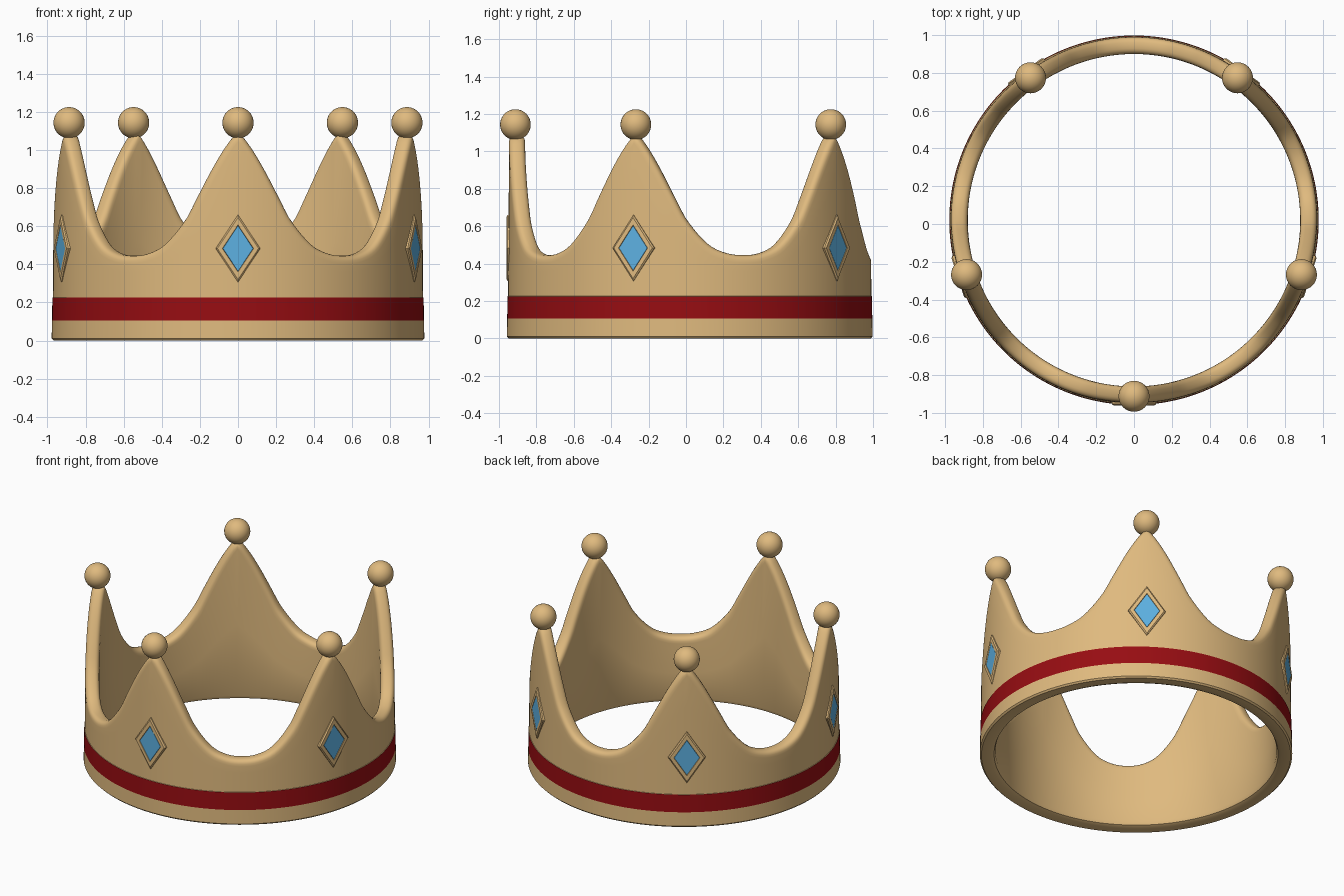
import bpy, bmesh, math
from mathutils import Vector

if "Cube" in bpy.data.objects:
    bpy.data.objects.remove(bpy.data.objects["Cube"])

CY = 0.02            # ring centre in y
N = 240              # segments round the ring
R_IN = 0.88


def material(name, rgb):
    m = bpy.data.materials.new(name)
    m.diffuse_color = (*rgb, 1)
    m.use_nodes = True
    m.node_tree.nodes["Principled BSDF"].inputs["Base Color"].default_value = m.diffuse_color
    return m


gold = material("gold", (0.74, 0.49, 0.21))
red = material("dark red", (0.31, 0.004, 0.006))
blue = material("gem blue", (0.11, 0.44, 0.76))

# Rim height against degrees away from a peak
RIM = [(0, 1.085), (3, 1.04), (7.5, 0.925), (13, 0.757), (17, 0.635),
       (24, 0.505), (30, 0.457), (36, 0.445)]


def rim(deg):
    d = (deg + 90) % 72
    d = min(d, 72 - d)
    pts = [(-3, 1.04)] + RIM + [(42, 0.457)]
    for i in range(1, len(pts) - 2):
        (x0, y0), (x1, y1), (x2, y2), (x3, y3) = pts[i - 1:i + 3]
        if d <= x2:
            w = x2 - x1
            t = (d - x1) / w
            m1, m2 = (y2 - y0) / (x2 - x0) * w, (y3 - y1) / (x3 - x1) * w
            return ((2*t**3 - 3*t*t + 1) * y1 + (t**3 - 2*t*t + t) * m1
                    + (3*t*t - 2*t**3) * y2 + (t**3 - t*t) * m2)
    return pts[-2][1]


def r_out(z):
    return 0.978 - 0.004 * z / 0.225 if z <= 0.225 else 0.971 - 0.006 * (z - 0.225)


def section(deg):
    """Closed (radius, z) wall section with a rounded rim."""
    h = rim(deg)
    slope = (rim(deg + 0.5) - rim(deg - 0.5)) / math.radians(0.97)
    drop = 0.042 * math.sqrt(1 + slope * slope)
    top = h - drop
    pts = [(0.968, 0), (0.978, 0.01), (r_out(0.105), 0.105), (r_out(0.225), 0.225), (0.971, 0.226)]
    pts += [(r_out(0.226 + (top - 0.226) * k / 4), 0.226 + (top - 0.226) * k / 4) for k in range(1, 5)]
    mid, half = (r_out(top) + R_IN) / 2, (r_out(top) - R_IN) / 2
    for k in range(1, 12):
        a = math.pi * k / 12
        c, s = math.cos(a), math.sin(a)
        # squarish round, like a bevelled edge
        pts.append((mid + half * math.copysign(abs(c) ** 0.75, c), top + drop * s ** 0.75))
    pts += [(R_IN, top), (R_IN, top / 2), (R_IN, 0.03), (0.889, 0.009), (0.91, 0)]
    return pts


def finish(bm, name, mats, angle=None):
    bmesh.ops.recalc_face_normals(bm, faces=bm.faces)
    me = bpy.data.meshes.new(name)
    bm.to_mesh(me)
    bm.free()
    ob = bpy.data.objects.new(name, me)
    bpy.context.collection.objects.link(ob)
    for m in mats:
        me.materials.append(m)
    if angle:
        bpy.ops.object.select_all(action='DESELECT')
        ob.select_set(True)
        bpy.context.view_layer.objects.active = ob
        bpy.ops.object.shade_smooth_by_angle(angle=math.radians(angle))
    return ob


# Crown wall with painted red band
bm = bmesh.new()
rings = []
for i in range(N):
    deg = 360 * i / N
    a = math.radians(deg)
    rings.append([bm.verts.new((r * math.cos(a), CY + r * math.sin(a), z)) for r, z in section(deg)])
for i in range(N):
    p, q = rings[i], rings[(i + 1) % N]
    for j in range(len(p)):
        k = (j + 1) % len(p)
        f = bm.faces.new((p[j], q[j], q[k], p[k]))
        f.material_index = 1 if j == 2 else 0
finish(bm, "crown_wall", [gold, red], 40)


def diamond(bm, frame, w, h, d):
    out, side, z = frame
    base = Vector((0, CY, 0.483))
    return [bm.verts.new(base + out * d + side * x + z * y)
            for x, y in ((w, 0), (0, h), (-w, 0), (0, -h))]


# Finial ball, gem frame and gem at each of the five peaks
for n in range(5):
    a = math.radians(-90 + 72 * n)
    out = Vector((math.cos(a), math.sin(a), 0))
    frame = (out, Vector((-out.y, out.x, 0)), Vector((0, 0, 1)))

    bm = bmesh.new()
    bmesh.ops.create_uvsphere(bm, u_segments=32, v_segments=20, radius=0.082)
    bmesh.ops.translate(bm, verts=bm.verts, vec=out * 0.932 + Vector((0, CY, 1.143)))
    finish(bm, f"finial_ball_{n + 1}", [gold], 60)

    bm = bmesh.new()
    loops = [diamond(bm, frame, *s) for s in ((0.117, 0.177, 0.95), (0.117, 0.177, 0.974),
                                              (0.108, 0.163, 0.981), (0.082, 0.124, 0.981),
                                              (0.080, 0.121, 0.976))]
    for p, q in zip(loops, loops[1:]):
        for j in range(4):
            bm.faces.new((p[j], p[(j + 1) % 4], q[(j + 1) % 4], q[j]))
    bm.faces.new(loops[0])
    bm.faces.new(loops[-1])
    finish(bm, f"gem_frame_{n + 1}", [gold])

    bm = bmesh.new()
    p, q = diamond(bm, frame, 0.081, 0.122, 0.974), diamond(bm, frame, 0.079, 0.119, 0.980)
    bm.faces.new(p)
    bm.faces.new(q)
    for j in range(4):
        bm.faces.new((p[j], p[(j + 1) % 4], q[(j + 1) % 4], q[j]))
    finish(bm, f"gem_{n + 1}", [blue])
